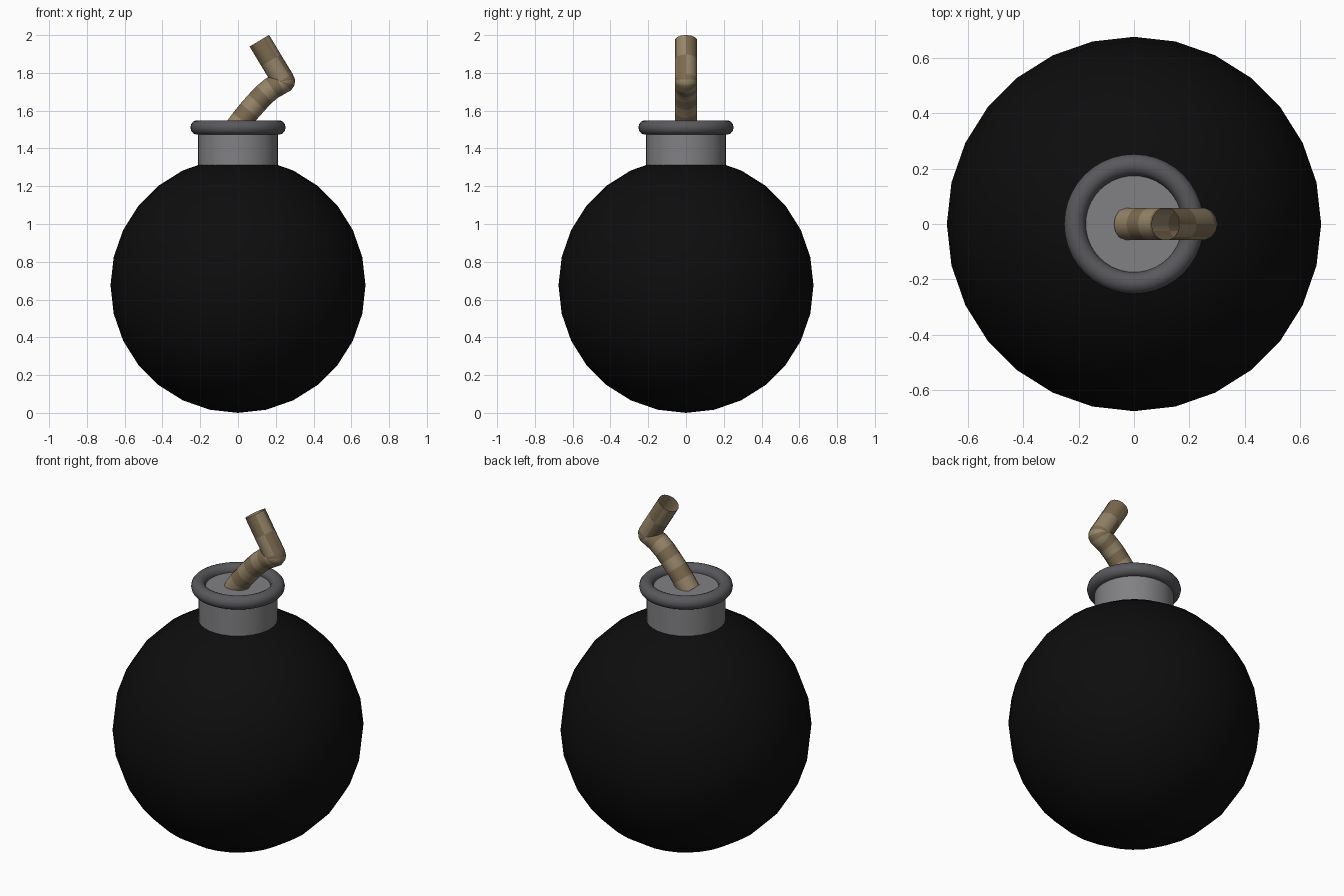
import bpy, bmesh
from math import sin, cos, pi, radians

if "Cube" in bpy.data.objects:
    bpy.data.objects.remove(bpy.data.objects["Cube"])


def material(name, r, g, b):
    m = bpy.data.materials.new(name)
    m.diffuse_color = (r, g, b, 1)
    m.use_nodes = True
    m.node_tree.nodes["Principled BSDF"].inputs["Base Color"].default_value = m.diffuse_color
    return m


def finish(name, mat, angle=40):
    ob = bpy.context.object
    ob.name = name
    ob.data.materials.append(mat)
    bpy.ops.object.shade_smooth_by_angle(angle=radians(angle))
    return ob


black = material("black", 0.004, 0.004, 0.0045)
steel = material("steel", 0.22, 0.22, 0.23)
dark_steel = material("dark_steel", 0.1, 0.1, 0.11)
tan = material("tan", 0.30, 0.23, 0.14)
brown = material("brown", 0.20, 0.145, 0.08)

# round body
bpy.ops.mesh.primitive_uv_sphere_add(segments=28, ring_count=14, radius=0.675,
                                     location=(0, 0, 0.675))
finish("body", black)

# neck with closed top
bpy.ops.mesh.primitive_cylinder_add(vertices=32, radius=0.212, depth=0.26,
                                    location=(0, 0, 1.38))
finish("neck", steel)

# rolled rim around the neck
bpy.ops.mesh.primitive_torus_add(major_segments=40, minor_segments=14,
                                 major_radius=0.213, minor_radius=0.039,
                                 location=(0, 0, 1.511))
finish("neck_rim", dark_steel, 60)

# bent fuse: rings (x, z, heading in degrees) swept in the xz plane, open at the tip
path = [(-0.025, 1.49, 52), (0.02, 1.55, 52), (0.06, 1.60, 50), (0.10, 1.645, 47),
        (0.14, 1.687, 43), (0.18, 1.72, 35), (0.22, 1.742, 25), (0.236, 1.747, 50),
        (0.242, 1.752, 75), (0.242, 1.757, 98), (0.238, 1.764, 121),
        (0.175, 1.867, 121), (0.113, 1.97, 121)]
sides, radius = 14, 0.06
bm = bmesh.new()
rings = []
for x, z, heading in path:
    a = radians(heading)
    ring = []
    for i in range(sides):
        t = 2 * pi * i / sides
        u, v = radius * cos(t), radius * sin(t)
        ring.append(bm.verts.new((x + u * sin(a), v, z - u * cos(a))))
    rings.append(ring)
for r, (lo, hi) in enumerate(zip(rings, rings[1:])):
    for i in range(sides):
        j = (i + 1) % sides
        f = bm.faces.new((lo[i], lo[j], hi[j], hi[i]))
        f.material_index = (r + i // 4) % 2 if r > 9 else r % 2
bmesh.ops.recalc_face_normals(bm, faces=bm.faces)
mesh = bpy.data.meshes.new("fuse")
bm.to_mesh(mesh)
bm.free()
fuse = bpy.data.objects.new("fuse", mesh)
bpy.context.collection.objects.link(fuse)
bpy.ops.object.select_all(action='DESELECT')
fuse.select_set(True)
bpy.context.view_layer.objects.active = fuse
finish("fuse", tan)
mesh.materials.append(brown)
